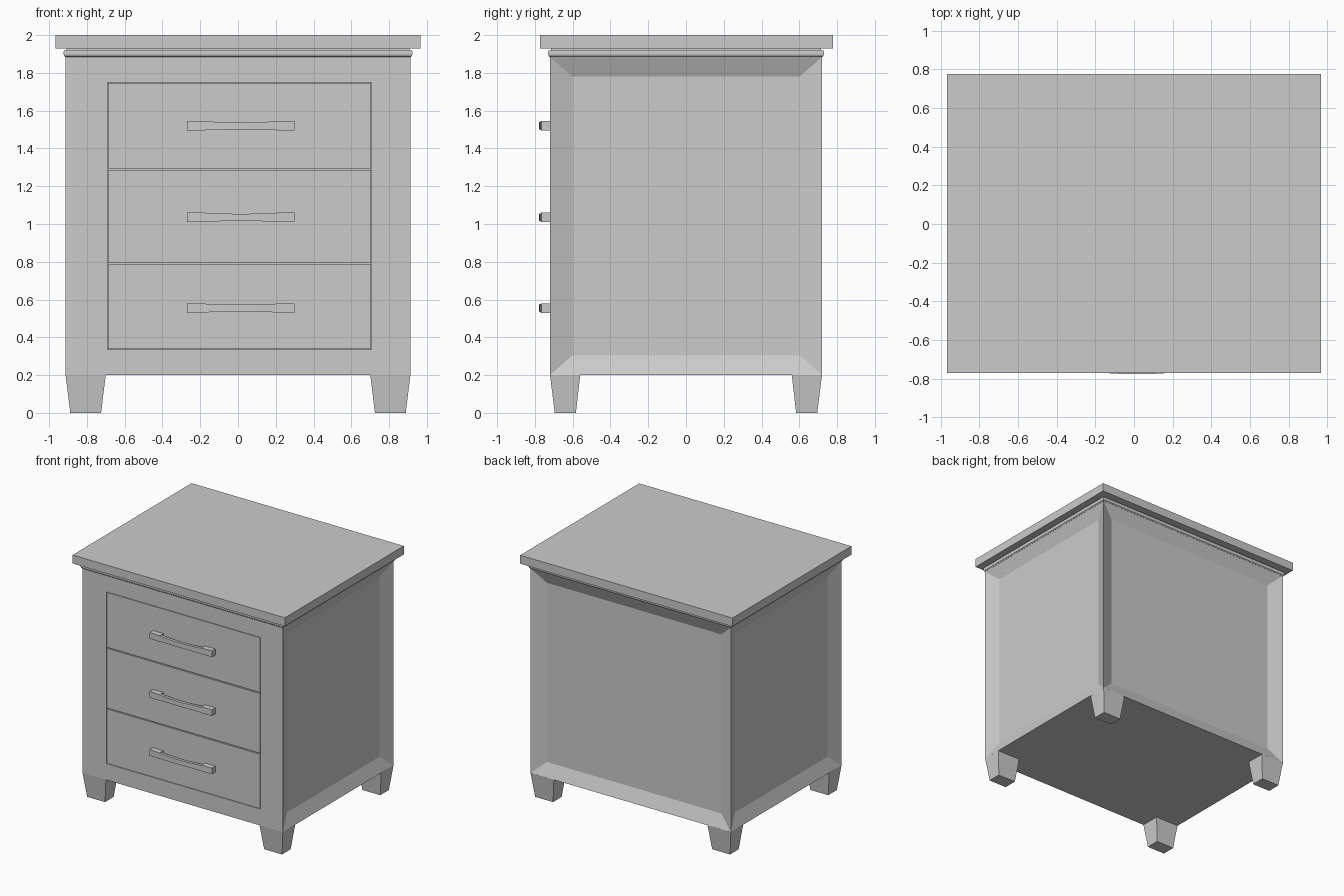
import bpy, bmesh, math

if "Cube" in bpy.data.objects:
    bpy.data.objects.remove(bpy.data.objects["Cube"])

HX, HY = 0.913, 0.72          # half size of the body
Z0, Z1 = 0.20, 1.885          # body bottom and top
LEFT, RIGHT, LOW, HIGH = -0.692, 0.708, 0.335, 1.75   # drawer opening


def finish(name, bm):
    bmesh.ops.remove_doubles(bm, verts=bm.verts, dist=1e-5)
    bmesh.ops.recalc_face_normals(bm, faces=bm.faces)
    me = bpy.data.meshes.new(name)
    bm.to_mesh(me)
    bm.free()
    ob = bpy.data.objects.new(name, me)
    bpy.context.collection.objects.link(ob)
    return ob


def rect(x0, x1, y0, y1, z):
    return [(x0, y0, z), (x1, y0, z), (x1, y1, z), (x0, y1, z)]


def loft(bm, rings, cap_start=True, cap_end=True):
    """Skin a series of closed loops with equal point counts."""
    loops = [[bm.verts.new(p) for p in r] for r in rings]
    for a, b in zip(loops, loops[1:]):
        n = len(a)
        for i in range(n):
            bm.faces.new((a[i], a[(i + 1) % n], b[(i + 1) % n], b[i]))
    if cap_start:
        bm.faces.new(loops[0][::-1])
    if cap_end:
        bm.faces.new(loops[-1])


def box(name, x0, x1, y0, y1, z0, z1):
    bm = bmesh.new()
    loft(bm, [rect(x0, x1, y0, y1, z0), rect(x0, x1, y0, y1, z1)])
    return finish(name, bm)


# Body: sunken bevelled panels on sides and back, square drawer opening in front
def side_x(x, hy, z0, z1):
    return [(x, -hy, z0), (x, hy, z0), (x, hy, z1), (x, -hy, z1)]


def side_y(y, x0, x1, z0, z1):
    return [(x0, y, z0), (x1, y, z0), (x1, y, z1), (x0, y, z1)]


D, W, H = 0.045, 0.118, 0.105   # panel depth, side margin, top and bottom margin
bm = bmesh.new()
for s in (-1, 1):
    loft(bm, [side_x(s * HX, HY, Z0, Z1),
              side_x(s * (HX - D), HY - W, Z0 + H, Z1 - H)], False)
loft(bm, [side_y(HY, -HX, HX, Z0, Z1),
          side_y(HY - D, -HX + W, HX - W, Z0 + H, Z1 - H)], False)
loft(bm, [side_y(-HY, -HX, HX, Z0, Z1),
          side_y(-HY, LEFT, RIGHT, LOW, HIGH),
          side_y(-HY + 0.03, LEFT, RIGHT, LOW, HIGH)], False)
for z in (Z0, Z1):
    bm.faces.new([bm.verts.new(p) for p in rect(-HX, HX, -HY, HY, z)])
finish("body", bm)

# Moulding under the top
bm = bmesh.new()
loft(bm, [rect(-HX - o, HX + o, -HY - o, HY + o, z) for o, z in
          [(0.0, 1.883), (0.008, 1.890), (0.010, 1.900), (0.010, 1.912),
           (0.006, 1.920), (-0.005, 1.922), (-0.005, 1.932)]])
finish("moulding", bm)

# Table top
box("table_top", -0.967, 0.967, -0.772, 0.777, 1.93, 2.0)

# Tapered legs
for sx, nx in ((-1, "left"), (1, "right")):
    for sy, ny in ((-1, "front"), (1, "back")):
        bm = bmesh.new()
        loft(bm, [rect(sx * 0.725, sx * 0.888, sy * 0.583, sy * 0.695, 0),
                  rect(sx * 0.70, sx * HX, sy * 0.56, sy * HY, Z0 + 0.001)])
        finish(f"{ny}_{nx}_leg", bm)

# Drawer fronts with thin gaps around them
G = 0.004
levels = [LOW, 0.79, 1.29, HIGH]
for i in range(3):
    box(f"drawer_{i + 1}", LEFT + G, RIGHT - G, -HY, -HY + 0.03,
        levels[i] + G, levels[i + 1] - G)


# Handles: two end blocks joined by a bar that bows outward
def handle(name, cx, cz):
    bm = bmesh.new()
    half = 0.284

    def section(x, front, back, hz):
        return [(cx + x, front, cz - hz), (cx + x, back, cz - hz),
                (cx + x, back, cz + hz), (cx + x, front, cz + hz)]

    rings = [section(-half, -0.764, -HY, 0.025),
             section(-0.19, -0.768, -HY, 0.025)]
    for k in range(9):
        t = -1 + k / 4
        bow = 1 - t * t
        rings.append(section(0.19 * t, -0.768 - 0.009 * bow,
                             -0.744 - 0.009 * bow, 0.023 - 0.004 * bow))
    rings += [section(0.19, -0.768, -HY, 0.025),
              section(half, -0.764, -HY, 0.025)]
    loft(bm, rings)
    return finish(name, bm)


for i, z in enumerate((0.555, 1.035, 1.52)):
    handle(f"handle_{i + 1}", 0.014, z)
